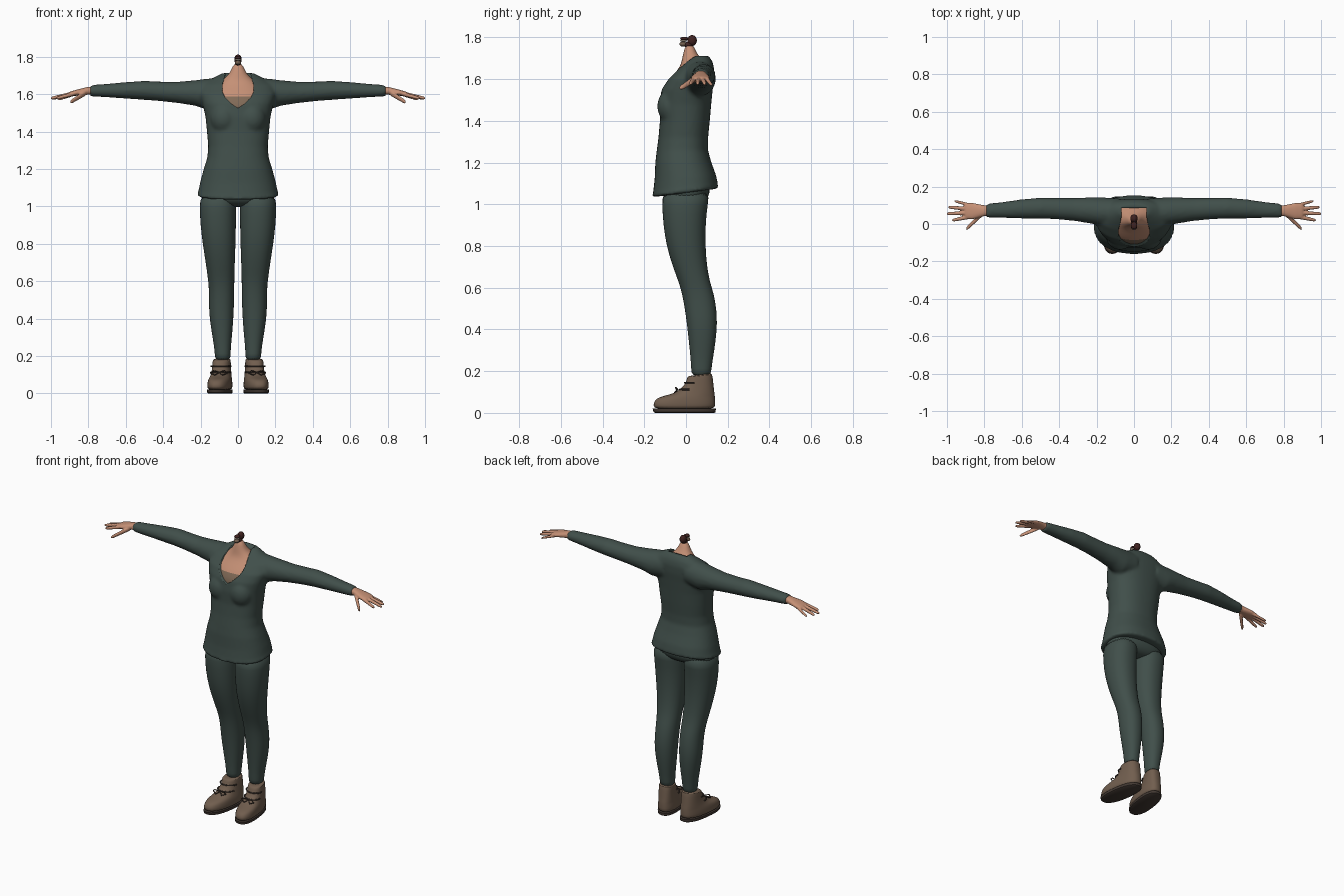
import bpy, bmesh, math
from mathutils import Vector


def material(name, rgb):
    m = bpy.data.materials.new(name)
    m.diffuse_color = (*rgb, 1)
    return m


GREEN = material("dark green cloth", (0.052, 0.078, 0.069))
SKIN = material("skin", (0.56, 0.28, 0.18))
TAN = material("tan undershirt", (0.22, 0.145, 0.095))
BROWN = material("brown leather", (0.165, 0.112, 0.077))
DARK = material("dark sole", (0.055, 0.04, 0.032))
RED = material("dark red", (0.05, 0.016, 0.014))
CREAM = material("cream", (0.6, 0.52, 0.42))


def loft(bm, rings, axis="z", n=32, p=2.3, tilt=0.0):
    """Skin superellipse rings (centre, half width, half depth), capped."""
    loops = []
    for c, a, b in rings:
        loop = []
        for i in range(n):
            t = 2 * math.pi * i / n
            u = a * math.copysign(abs(math.cos(t)) ** (2 / p), math.cos(t))
            v = b * math.copysign(abs(math.sin(t)) ** (2 / p), math.sin(t))
            off = (u, v, tilt * v) if axis == "z" else (0, u, v)
            loop.append(bm.verts.new(Vector(c) + Vector(off)))
        loops.append(loop)
    faces = [bm.faces.new(loops[0]), bm.faces.new(loops[-1])]
    for l0, l1 in zip(loops, loops[1:]):
        for i in range(n):
            j = (i + 1) % n
            faces.append(bm.faces.new((l0[i], l0[j], l1[j], l1[i])))
    bmesh.ops.recalc_face_normals(bm, faces=faces)


def upright(x, rows):
    """Rows of (z, half width, front y, back y) -> rings; x may be a number per row."""
    xs = x if isinstance(x, list) else [x] * len(rows)
    return [((cx, (f + k) / 2, z), w, (k - f) / 2) for cx, (z, w, f, k) in zip(xs, rows)]


def ball(bm, c, r):
    g = bmesh.ops.create_uvsphere(bm, u_segments=24, v_segments=16, radius=1)
    for v in g["verts"]:
        v.co = Vector([c[i] + v.co[i] * r[i] for i in range(3)])


def finish(bm, name, *mats, angle=60):
    me = bpy.data.meshes.new(name)
    bm.to_mesh(me)
    bm.free()
    for m in mats:
        me.materials.append(m)
    ob = bpy.data.objects.new(name, me)
    bpy.context.collection.objects.link(ob)
    bpy.ops.object.select_all(action="DESELECT")
    ob.select_set(True)
    bpy.context.view_layer.objects.active = ob
    bpy.ops.object.shade_smooth_by_angle(angle=math.radians(angle))
    return ob


def fuse(ob, voxel, rounds):
    r = ob.modifiers.new("fuse", "REMESH")
    r.mode, r.voxel_size, r.use_smooth_shade = "VOXEL", voxel, True
    s = ob.modifiers.new("soften", "SMOOTH")
    s.factor, s.iterations = 0.5, rounds


def subdivide(ob, levels=1):
    s = ob.modifiers.new("smooth", "SUBSURF")
    s.levels = s.render_levels = levels


# Tunic: torso, bust and sleeves fused into one garment
bm = bmesh.new()
loft(bm, upright(0, [
    (1.055, 0.212, -0.155, 0.148), (1.062, 0.220, -0.162, 0.155), (1.08, 0.212, -0.157, 0.152),
    (1.13, 0.202, -0.150, 0.145), (1.20, 0.183, -0.147, 0.122), (1.26, 0.164, -0.140, 0.105),
    (1.32, 0.159, -0.132, 0.106), (1.40, 0.166, -0.125, 0.114), (1.48, 0.174, -0.127, 0.121),
    (1.55, 0.190, -0.118, 0.128), (1.60, 0.205, -0.090, 0.134), (1.65, 0.190, -0.040, 0.135),
    (1.685, 0.135, 0.000, 0.127), (1.712, 0.085, 0.035, 0.108)]), n=48, tilt=0.13 * 0)
for v in bm.verts:                      # hem rises towards the back
    if v.co.z < 1.15:
        v.co.z += 0.13 * v.co.y * min(1, (1.15 - v.co.z) / 0.06)
for s in (-1, 1):
    ball(bm, (s * 0.075, -0.065, 1.47), (0.075, 0.073, 0.085))
    loft(bm, [((s * x, y, z), a, b) for x, y, z, a, b in [
        (0.08, 0.065, 1.610, 0.072, 0.078), (0.17, 0.066, 1.600, 0.076, 0.082),
        (0.23, 0.072, 1.606, 0.070, 0.068), (0.32, 0.078, 1.609, 0.061, 0.057),
        (0.42, 0.083, 1.615, 0.057, 0.052), (0.50, 0.085, 1.620, 0.056, 0.051),
        (0.60, 0.081, 1.620, 0.051, 0.044), (0.70, 0.075, 1.619, 0.043, 0.036),
        (0.79, 0.071, 1.618, 0.037, 0.030)]], axis="x", p=2)
tunic = finish(bm, "tunic", GREEN)
fuse(tunic, 0.01, 5)

# Neckline cutter: rounded V pushed through from the front
half = [(0.064, 1.80), (0.066, 1.71), (0.083, 1.65), (0.084, 1.615), (0.070, 1.585), (0.03, 1.545)]
outline = half + [(0, 1.525)] + [(-x, z) for x, z in reversed(half)]
bm = bmesh.new()
f = bm.faces.new([bm.verts.new((x, -0.3, z)) for x, z in outline])
ext = bmesh.ops.extrude_face_region(bm, geom=[f])["geom"]
bmesh.ops.translate(bm, vec=(0, 0.385, 0), verts=[g for g in ext if isinstance(g, bmesh.types.BMVert)])
bmesh.ops.recalc_face_normals(bm, faces=bm.faces)
cutter = finish(bm, "neckline_cutter", GREEN)
cutter.hide_render = True
cutter.hide_set(True)
cut = tunic.modifiers.new("neckline", "BOOLEAN")
cut.operation, cut.object, cut.solver = "DIFFERENCE", cutter, "EXACT"

# Chest and neck, with the undershirt below the collarbones
bm = bmesh.new()
loft(bm, upright(0, [
    (1.48, 0.14, -0.112, 0.085), (1.54, 0.15, -0.111, 0.095), (1.588, 0.155, -0.088, 0.10),
    (1.63, 0.14, -0.052, 0.105), (1.66, 0.105, -0.029, 0.10), (1.685, 0.072, -0.021, 0.085),
    (1.705, 0.050, -0.017, 0.066), (1.735, 0.034, -0.010, 0.046), (1.765, 0.020, -0.002, 0.036)]), p=2.2)
for f in bm.faces:
    f.material_index = 1 if f.calc_center_median().z < 1.588 else 0
subdivide(finish(bm, "chest_and_neck", SKIN, TAN))

# Small remnant above the neck
bm = bmesh.new()
ball(bm, (0, 0.029, 1.785), (0.020, 0.023, 0.026))
ball(bm, (0, 0.012, 1.765), (0.016, 0.024, 0.014))
finish(bm, "dark_knot", RED)
bm = bmesh.new()
ball(bm, (0, -0.014, 1.768), (0.017, 0.018, 0.012))
finish(bm, "lower_jaw", BROWN)
bm = bmesh.new()
ball(bm, (0, -0.012, 1.784), (0.016, 0.016, 0.006))
finish(bm, "teeth", CREAM)
bm = bmesh.new()
ball(bm, (0, -0.008, 1.794), (0.017, 0.020, 0.009))
finish(bm, "upper_jaw", RED)

# Hands: palm, four fingers and a thumb
for s, side in ((1, "left"), (-1, "right")):
    bm = bmesh.new()
    loft(bm, [((s * x, y, z), a, b) for x, y, z, a, b in [
        (0.76, 0.071, 1.619, 0.028, 0.022), (0.80, 0.071, 1.618, 0.029, 0.021),
        (0.83, 0.070, 1.613, 0.036, 0.019), (0.865, 0.069, 1.607, 0.044, 0.016),
        (0.895, 0.070, 1.602, 0.042, 0.012), (0.905, 0.070, 1.600, 0.036, 0.009)]], axis="x", n=24)
    for root, tip, r in [
            ((0.875, 0.039, 1.603), (0.972, 0.020, 1.577), 0.0105),
            ((0.875, 0.060, 1.605), (1.002, 0.055, 1.577), 0.0105),
            ((0.875, 0.080, 1.604), (0.992, 0.090, 1.576), 0.0105),
            ((0.870, 0.099, 1.602), (0.960, 0.123, 1.571), 0.009),
            ((0.815, 0.052, 1.607), (0.897, -0.027, 1.556), 0.014)]:
        a, b = Vector(root), Vector(tip)
        rows = []
        for t, k in ((0, 1.1), (0.3, 1.05), (0.6, 0.95), (0.88, 0.85), (0.97, 0.65), (1, 0.35)):
            c = a.lerp(b, t)
            rows.append(((s * c.x, c.y, c.z), r * k, r * k))
        loft(bm, rows, axis="x", n=14, p=2)
    fuse(finish(bm, side + "_hand", SKIN), 0.0045, 2)

# Trousers: hips and two legs
bm = bmesh.new()
loft(bm, upright(0, [(0.995, 0.07, -0.05, 0.06), (1.015, 0.18, -0.10, 0.095),
                     (1.05, 0.205, -0.115, 0.115), (1.11, 0.19, -0.12, 0.12)]))
legs = [(1.07, 0.094, -0.115, 0.120), (1.00, 0.098, -0.115, 0.103), (0.90, 0.095, -0.109, 0.094),
        (0.80, 0.088, -0.094, 0.093), (0.70, 0.078, -0.063, 0.101), (0.63, 0.072, -0.036, 0.114),
        (0.57, 0.068, -0.018, 0.134), (0.50, 0.067, -0.006, 0.146), (0.43, 0.066, 0.004, 0.150),
        (0.34, 0.057, 0.014, 0.142), (0.26, 0.046, 0.022, 0.129), (0.21, 0.042, 0.025, 0.122),
        (0.175, 0.041, 0.027, 0.119)]
leg_x = [0.108, 0.108, 0.106, 0.101, 0.095, 0.091, 0.088, 0.088, 0.089, 0.086, 0.083, 0.082, 0.081]
for s in (-1, 1):
    loft(bm, upright([s * x for x in leg_x], legs), p=2.2)
subdivide(finish(bm, "trousers", GREEN))


# Boots: uppers, soles and laces, toes turned out, mirrored across x
def pair(ob):
    for v in ob.data.vertices:
        v.co.x += 0.13 * (0.06 - v.co.y)
    ob.modifiers.new("pair", "MIRROR")
    return ob


bm = bmesh.new()
loft(bm, upright(0.088, [
    (0.015, 0.060, -0.152, 0.138), (0.035, 0.063, -0.158, 0.140), (0.060, 0.062, -0.152, 0.140),
    (0.076, 0.059, -0.130, 0.139), (0.086, 0.056, -0.085, 0.138), (0.100, 0.053, -0.045, 0.136),
    (0.125, 0.050, -0.014, 0.133), (0.155, 0.048, 0.000, 0.129), (0.180, 0.047, 0.007, 0.125),
    (0.183, 0.040, 0.015, 0.118)]), p=2.4, tilt=0.0)
for v in bm.verts:                      # collar is higher at the back
    if v.co.z > 0.15:
        v.co.z += 0.12 * (v.co.y - 0.06)
subdivide(pair(finish(bm, "boots", BROWN)))

bm = bmesh.new()
loft(bm, upright(0.088, [(0.0, 0.058, -0.146, 0.136), (0.004, 0.063, -0.156, 0.142),
                         (0.020, 0.064, -0.160, 0.143)]), p=2.4)
pair(finish(bm, "boot_soles", DARK, angle=40))

bm = bmesh.new()


def cord(points, r=0.004):
    for a, b in zip(points, points[1:]):
        a, b = Vector(a), Vector(b)
        g = bmesh.ops.create_cone(bm, segments=8, radius1=r, radius2=r, depth=(b - a).length + r, cap_ends=True)
        q = (b - a).to_track_quat("Z", "Y")
        for v in g["verts"]:
            v.co = q @ v.co + (a + b) / 2


for z, y0 in ((0.112, -0.030), (0.145, -0.006)):
    cord([(0.088 + 0.052 * math.sin(t), y0 + 0.045 * (1 - math.cos(t)), z)
          for t in [math.pi * (i / 10 - 0.5) for i in range(11)]])
for s in (-1, 1):                       # bow loops
    cord([(0.088, -0.038, 0.112), (0.088 + s * 0.03, -0.050, 0.122), (0.088 + s * 0.045, -0.045, 0.108),
          (0.088 + s * 0.02, -0.055, 0.098), (0.088, -0.038, 0.112)], 0.003)
pair(finish(bm, "laces", DARK))
